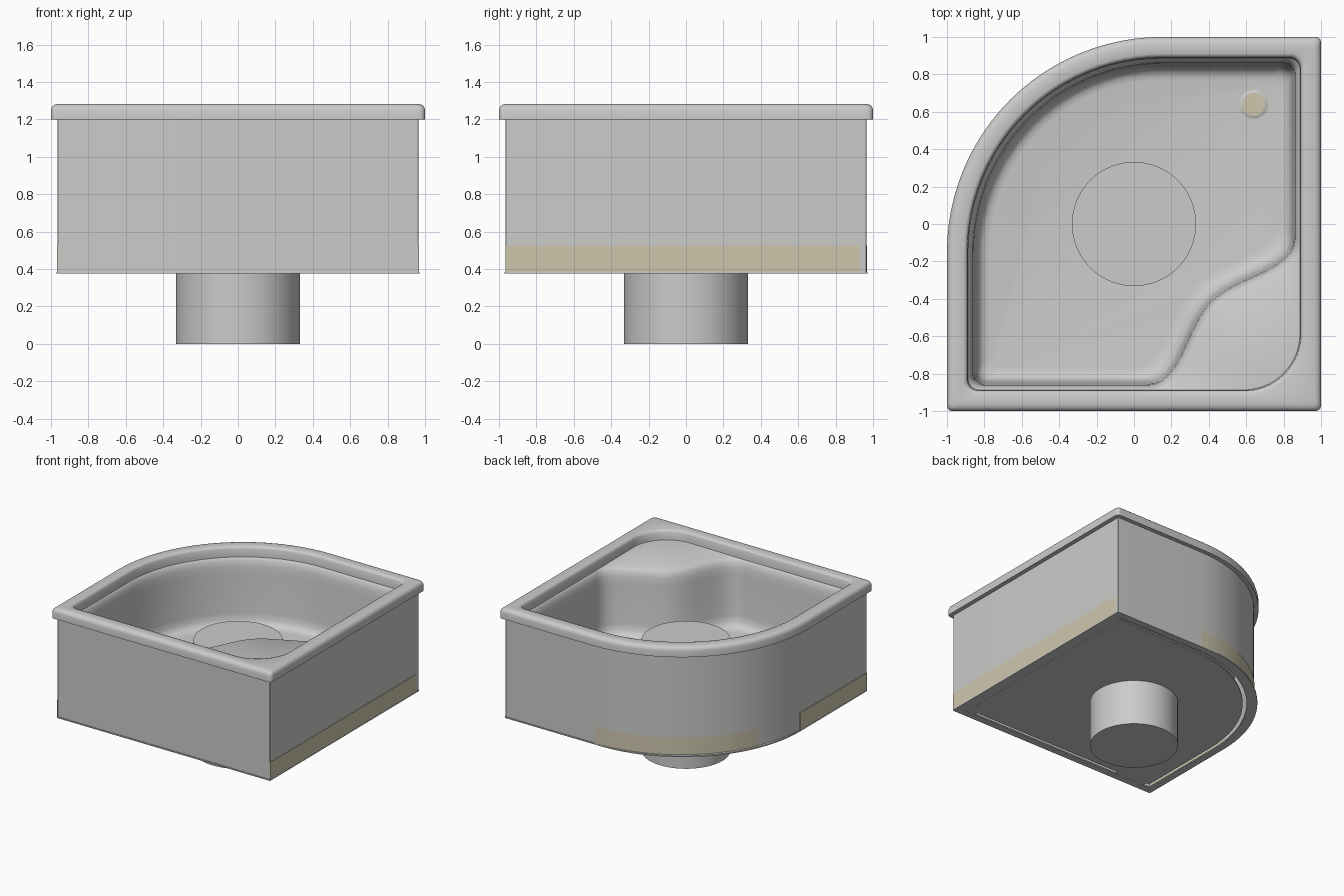
import bpy, bmesh, math
from mathutils import Vector
from mathutils.geometry import interpolate_bezier

cube = bpy.data.objects.get("Cube")
if cube:
    bpy.data.objects.remove(cube)

STEPS = 25       # points per corner
CURVE = 1.15     # radius of the big rounded corner
BASE = 0.375     # height of the underside


def material(name, color):
    m = bpy.data.materials.new(name)
    m.use_nodes = True
    m.diffuse_color = (*color, 1)
    m.node_tree.nodes["Principled BSDF"].inputs["Base Color"].default_value = (*color, 1)
    return m


grey = material("light grey acrylic", (0.6, 0.6, 0.59))
sand = material("pale sand", (0.62, 0.57, 0.42))


def finish(name, bm, mat):
    mesh = bpy.data.meshes.new(name)
    bm.to_mesh(mesh)
    bm.free()
    obj = bpy.data.objects.new(name, mesh)
    bpy.context.collection.objects.link(obj)
    mesh.materials.append(mat)
    bpy.ops.object.select_all(action="DESELECT")
    obj.select_set(True)
    bpy.context.view_layer.objects.active = obj
    bpy.ops.object.shade_smooth_by_angle(angle=math.radians(40))
    return obj


def arc(cx, cy, r, start, end, count=STEPS):
    angles = [math.radians(start + (end - start) * i / (count - 1)) for i in range(count)]
    return [(cx + r * math.cos(a), cy + r * math.sin(a)) for a in angles]


def seat_front(offset):
    # S-shaped front of the corner seat, mirrored about the diagonal
    d = offset - 0.115
    keys = [Vector(p) for p in ((0.1, -0.885), (0.28, -0.885), (0.3, -0.58), (0.44, -0.44))]
    half = interpolate_bezier(*keys, STEPS // 2 + 1)
    pts = [(p[0], p[1]) for p in half]
    pts += [(-y, -x) for x, y in reversed(pts[:-1])]
    return [(x - d, y + d) for x, y in pts]


def outline(offset, z, small=0.02, seat_corner=None, seat=False, big=None):
    # Square with one large rounded corner, optionally cut by the seat
    h = 1 - offset
    a = seat_corner or small
    b = big or CURVE - offset
    pts = seat_front(offset) if seat else arc(h - a, a - h, a, -90, 0)
    pts += arc(h - small, h - small, small, 0, 90)
    pts += arc(b - h, h - b, b, 90, 180)
    pts += arc(small - h, small - h, small, 180, 270)
    return [(x, y, z) for x, y in pts]


def loft(name, rings, mat, closed=True, cap_start=False, cap_end=False, wrap=False):
    bm = bmesh.new()
    loops = [[bm.verts.new(p) for p in ring] for ring in rings]
    pairs = list(zip(loops, loops[1:]))
    if wrap:
        pairs.append((loops[-1], loops[0]))
    n = len(loops[0])
    for low, high in pairs:
        for i in range(n if closed else n - 1):
            j = (i + 1) % n
            bm.faces.new((low[i], low[j], high[j], high[i]))
    if cap_start:
        bm.faces.new(reversed(loops[0]))
    if cap_end:
        bm.faces.new(loops[-1])
    return finish(name, bm, mat)


def box(name, x0, x1, y0, y1, z0, z1, mat):
    ring = [(x0, y0), (x1, y0), (x1, y1), (x0, y1)]
    return loft(name, [[(x, y, z) for x, y in ring] for z in (z0, z1)], mat,
                cap_start=True, cap_end=True)


def disc(name, x, y, r0, r1, z0, z1, mat, count=64):
    rings = [[(*p, z) for p in arc(x, y, r, 0, 360, count + 1)[:-1]]
             for r, z in ((r0, z0), (r1, z1))]
    return loft(name, rings, mat, cap_start=True, cap_end=True)


# Rim, basin walls, corner seat and floor as one continuous shell
rings = [outline(o, z, 0.03) for o, z in
         ((0.04, 1.2), (0, 1.2), (0, 1.25), (0.006, 1.268), (0.018, 1.278), (0.035, 1.283))]
rings += [outline(o, z, 0.06, 0.3) for o, z in
          ((0.09, 1.283), (0.102, 1.278), (0.109, 1.265), (0.111, 1.22), (0.113, 1.205))]
rings += [outline(o, z, 0.06, seat=True) for o, z in
          ((0.113, 1.2), (0.12, 1.193), (0.13, 1.175), (0.138, 1.14), (0.143, 1.08),
           (0.155, 0.76), (0.162, 0.71), (0.178, 0.68), (0.2, 0.665), (0.23, 0.66))]
loft("basin_shell", rings, grey, cap_end=True)

# Outer skirt
loft("skirt", [outline(0.035, BASE, 0.004), outline(0.035, 1.2, 0.004)], grey)

# Bottom flange and underside plate, separated by a narrow slot
loft("bottom_flange", [outline(0.03, BASE, 0.004, big=1.07),
                       outline(0.03, BASE + 0.01, 0.004, big=1.07),
                       outline(0.09, BASE + 0.01, 0.02),
                       outline(0.09, BASE, 0.02)], grey, wrap=True)
loft("underside_plate", [outline(0.12, BASE, 0.04), outline(0.12, BASE + 0.01, 0.04)],
     grey, cap_start=True, cap_end=True)
box("slot_cover_side", 0.8, 0.95, -0.95, 0.9, BASE + 0.001, BASE + 0.009, grey)
box("slot_cover_corner", -0.85, -0.58, -0.95, -0.85, BASE + 0.001, BASE + 0.009, grey)

# Central pedestal rising through the basin
disc("pedestal", 0, 0, 0.332, 0.332, 0, 0.905, grey)

# Drain
disc("drain_collar", 0.64, 0.64, 0.085, 0.065, 0.655, 0.667, grey, 32)
disc("drain_cover", 0.64, 0.64, 0.06, 0.06, 0.66, 0.669, sand, 32)

# Sand coloured access panels along the bottom of the skirt
TOP = 0.525
box("left_panel", 0.963, 0.969, -0.965, 0.93, BASE, TOP, sand)
box("right_panel", -0.969, -0.963, -0.965, -0.1, BASE, TOP, sand)
strip = arc(CURVE - 1, 1 - CURVE, CURVE - 0.031, 90, 156)
loft("curved_panel", [[(*p, z) for p in reversed(strip)] for z in (TOP, BASE)], sand, closed=False)
